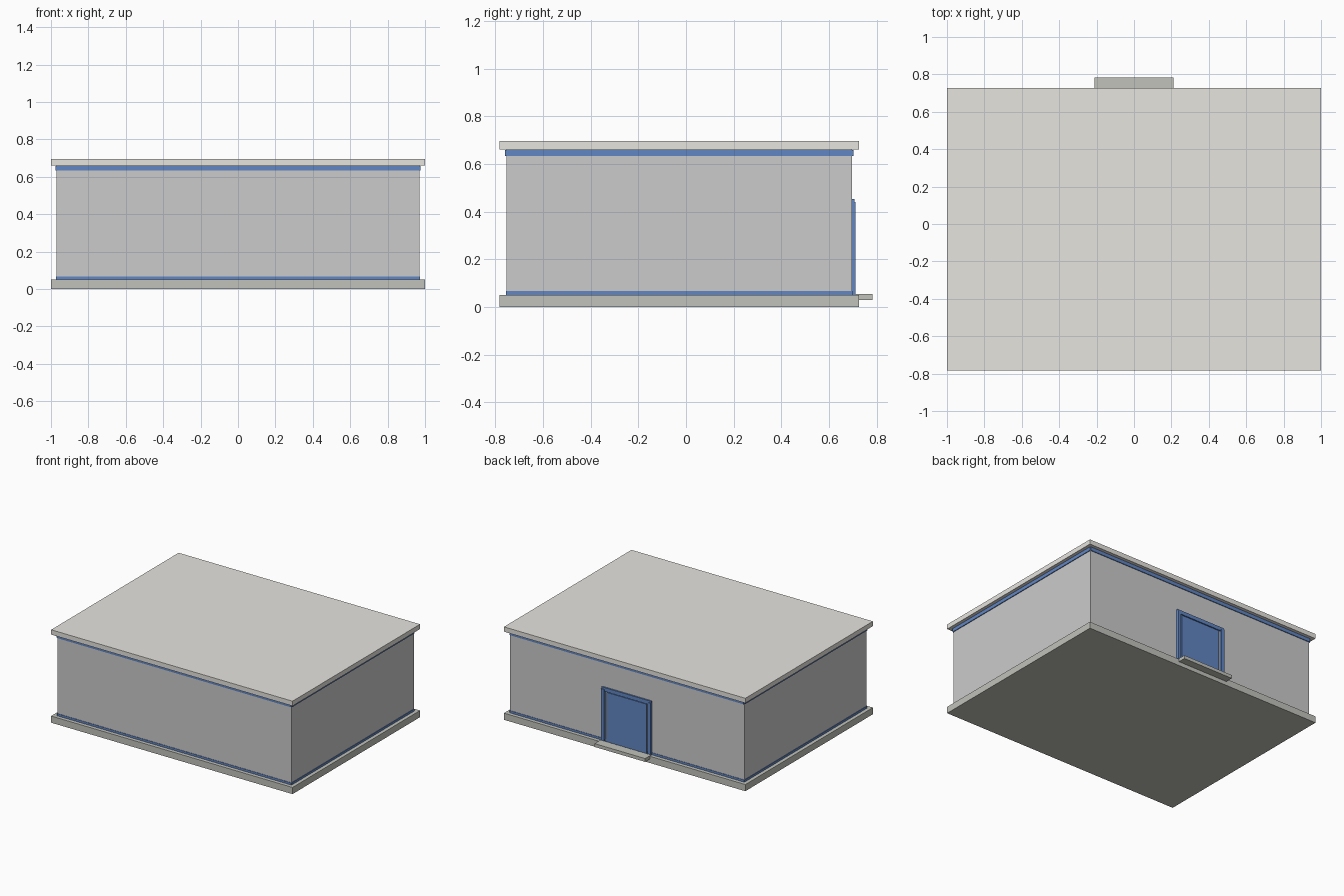
import bpy

if "Cube" in bpy.data.objects:
    bpy.data.objects.remove(bpy.data.objects["Cube"])


def material(name, rgb):
    m = bpy.data.materials.new(name)
    m.diffuse_color = (*rgb, 1)
    m.use_nodes = True
    m.node_tree.nodes["Principled BSDF"].inputs["Base Color"].default_value = m.diffuse_color
    return m


WALL = material("pale_grey", (0.81, 0.81, 0.79))
ROOF = material("warm_grey", (0.80, 0.78, 0.74))
BASE = material("concrete", (0.54, 0.54, 0.50))
BLUE = material("blue_trim", (0.12, 0.24, 0.55))


def box(name, x, y, z, mat):
    """Box from (min, max) ranges on each axis."""
    bpy.ops.mesh.primitive_cube_add(size=1)
    ob = bpy.context.object
    ob.name = name
    ranges = (x, y, z)
    for v in ob.data.vertices:
        v.co = [r[1] if c > 0 else r[0] for c, r in zip(v.co, ranges)]
    ob.data.materials.append(mat)
    return ob


WX, Y0, Y1 = 0.97, -0.753, 0.696      # wall extents

# main volumes
box("foundation", (-1, 1), (-0.783, 0.726), (0, 0.05), BASE)
box("walls", (-WX, WX), (Y0, Y1), (0.05, 0.66), WALL)
box("roof_slab", (-1, 1), (-0.783, 0.726), (0.66, 0.696), ROOF)

# trim strips on all four walls
for level, z, d in (("lower", (0.05, 0.066), 0.003), ("upper", (0.633, 0.659), 0.006)):
    box(level + "_trim_front", (-WX, WX), (Y0 - d, Y0), z, BLUE)
    box(level + "_trim_back", (-WX, WX), (Y1, Y1 + d), z, BLUE)
    box(level + "_trim_left", (-WX - d, -WX), (Y0, Y1), z, BLUE)
    box(level + "_trim_right", (WX, WX + d), (Y0, Y1), z, BLUE)

# doorway on the back wall
box("door_panel", (-0.165, 0.165), (Y1, Y1 + 0.008), (0.05, 0.42), BLUE)
for side, s in (("left", -1), ("right", 1)):
    box("door_jamb_" + side, tuple(sorted((s * 0.18, s * 0.205))),
        (Y1, Y1 + 0.016), (0.05, 0.44), BLUE)
box("door_lintel", (-0.205, 0.205), (Y1, Y1 + 0.011), (0.425, 0.453), BLUE)
box("door_step", (-0.21, 0.21), (0.712, 0.783), (0.03, 0.055), BASE)
